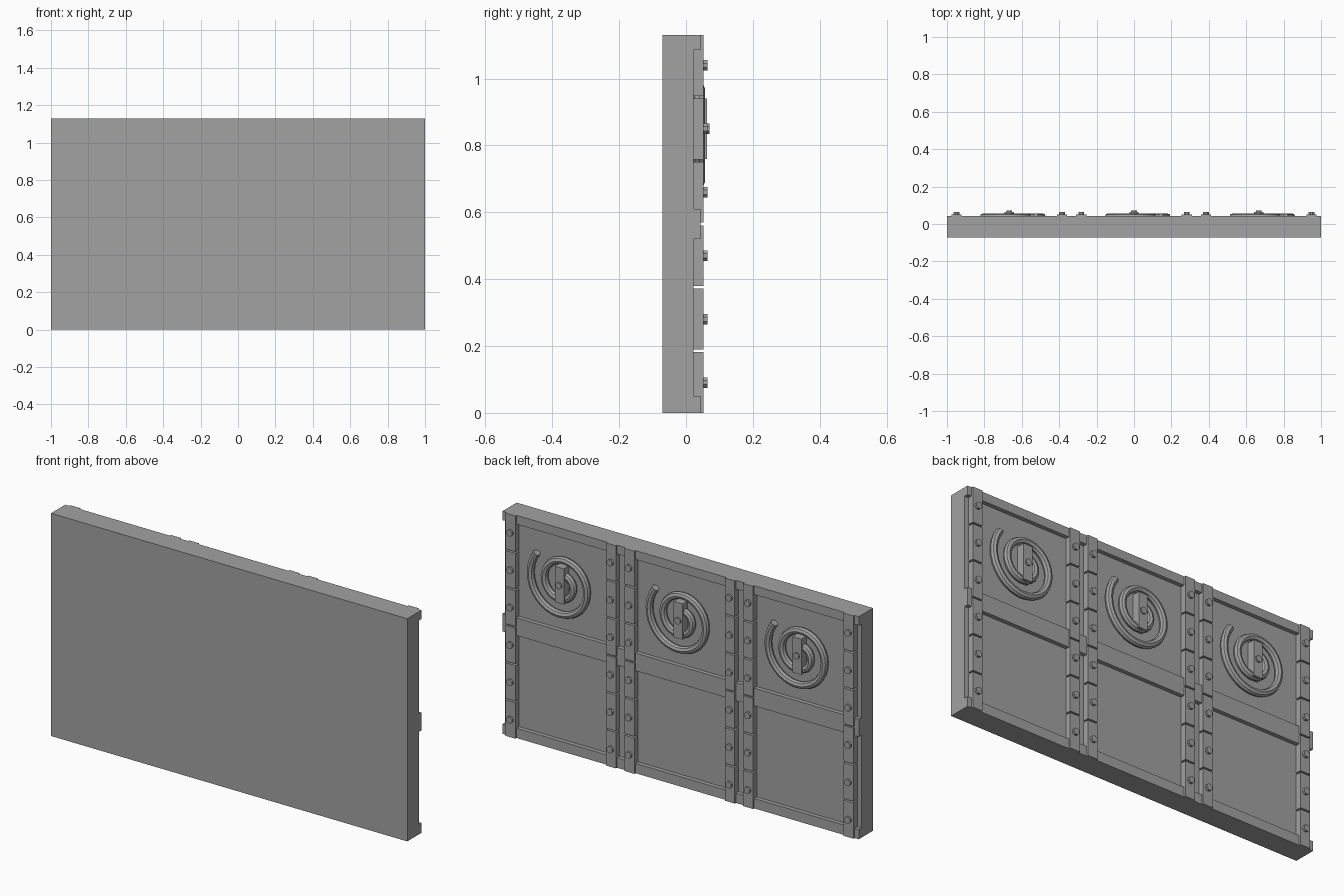
import bpy
import bmesh
from math import radians, cos, sin, pi
from mathutils import Matrix, Vector

cube = bpy.data.objects.get("Cube")
if cube:
    bpy.data.objects.remove(cube, do_unlink=True)

# Single grey metal
metal = bpy.data.materials.new("grey_metal")
metal.use_nodes = True
grey = (0.36, 0.36, 0.36, 1)
metal.diffuse_color = grey
metal.node_tree.nodes["Principled BSDF"].inputs["Base Color"].default_value = grey

HEIGHT = 1.13
FLOOR = 0.022            # recessed panel surface
SEGMENTS, GAP = 6, 0.008
SEG_H = (HEIGHT - GAP * (SEGMENTS - 1)) / SEGMENTS
BAYS = (-0.667, 0, 0.667)
STRIP_OFFSET, STRIP_W, STRIP_TOP = 0.282, 0.056, 0.052
COIL_Z = 0.85


def finish(name, bm):
    mesh = bpy.data.meshes.new(name)
    bm.to_mesh(mesh)
    bm.free()
    mesh.materials.append(metal)
    obj = bpy.data.objects.new(name, mesh)
    bpy.context.collection.objects.link(obj)
    return obj


def add_box(bm, x, y, z):
    """Box from (min, max) ranges."""
    size = Matrix.Diagonal((x[1] - x[0], y[1] - y[0], z[1] - z[0], 1))
    centre = Vector((sum(x) / 2, sum(y) / 2, sum(z) / 2))
    bmesh.ops.create_cube(bm, size=1, matrix=Matrix.Translation(centre) @ size)


def add_bolt(bm, x, z, base, top):
    """Eight-sided bolt head pointing backwards."""
    place = Matrix.Translation((x, (base + top) / 2, z))
    turn = Matrix.Rotation(radians(-90), 4, 'X') @ Matrix.Rotation(pi / 8, 4, 'Z')
    bmesh.ops.create_cone(bm, cap_ends=True, segments=8, radius1=0.017,
                          radius2=0.017, depth=top - base, matrix=place @ turn)


# Wall slab
bm = bmesh.new()
add_box(bm, (-1, 1), (-0.071, FLOOR), (0, HEIGHT))
finish("wall_slab", bm)

# Horizontal rails
for name, low, high in (("bottom_rail", 0, 0.05), ("middle_rail", 0.52, 0.61),
                        ("top_rail", 1.085, HEIGHT)):
    bm = bmesh.new()
    add_box(bm, (-1, 1), (FLOOR - 0.005, 0.043), (low, high))
    finish(name, bm)

# Segmented vertical strips with one bolt per segment
strips, bolts = bmesh.new(), bmesh.new()
for bay in BAYS:
    for side in (-1, 1):
        x = bay + side * STRIP_OFFSET
        for i in range(SEGMENTS):
            z = i * (SEG_H + GAP)
            add_box(strips, (x - STRIP_W / 2, x + STRIP_W / 2),
                    (FLOOR - 0.005, STRIP_TOP), (z, z + SEG_H))
            add_bolt(bolts, x, z + SEG_H / 2, STRIP_TOP - 0.004, 0.064)
finish("vertical_strips", strips)
finish("strip_bolts", bolts)

# Spiral tube, mounting bar and centre bolt in each bay
for number, bay in enumerate(BAYS, 1):
    curve = bpy.data.curves.new("spiral_tube", 'CURVE')
    curve.dimensions = '3D'
    curve.bevel_depth = 0.018
    curve.bevel_resolution = 2
    curve.use_fill_caps = True
    steps, turns = 60, 1.9
    spline = curve.splines.new('POLY')
    spline.points.add(steps)
    for i, point in enumerate(spline.points):
        turn = turns * i / steps
        angle = radians(40) - 2 * pi * turn
        r = 0.186 - 0.078 * turn
        point.co = (bay + r * cos(angle), 0.039, COIL_Z + r * sin(angle), 1)
    curve.materials.append(metal)
    tube = bpy.data.objects.new(f"spiral_tube_{number}", curve)
    bpy.context.collection.objects.link(tube)
    bpy.ops.object.select_all(action='DESELECT')
    tube.select_set(True)
    bpy.context.view_layer.objects.active = tube
    bpy.ops.object.convert(target='MESH')
    bpy.ops.object.shade_smooth_by_angle(angle=radians(30))

    bm = bmesh.new()
    add_box(bm, (bay - 0.025, bay + 0.025), (FLOOR - 0.005, 0.063),
            (COIL_Z - SEG_H / 2, COIL_Z + SEG_H / 2))
    finish(f"mounting_bar_{number}", bm)

    bm = bmesh.new()
    add_bolt(bm, bay, COIL_Z, 0.058, 0.071)
    finish(f"centre_bolt_{number}", bm)
